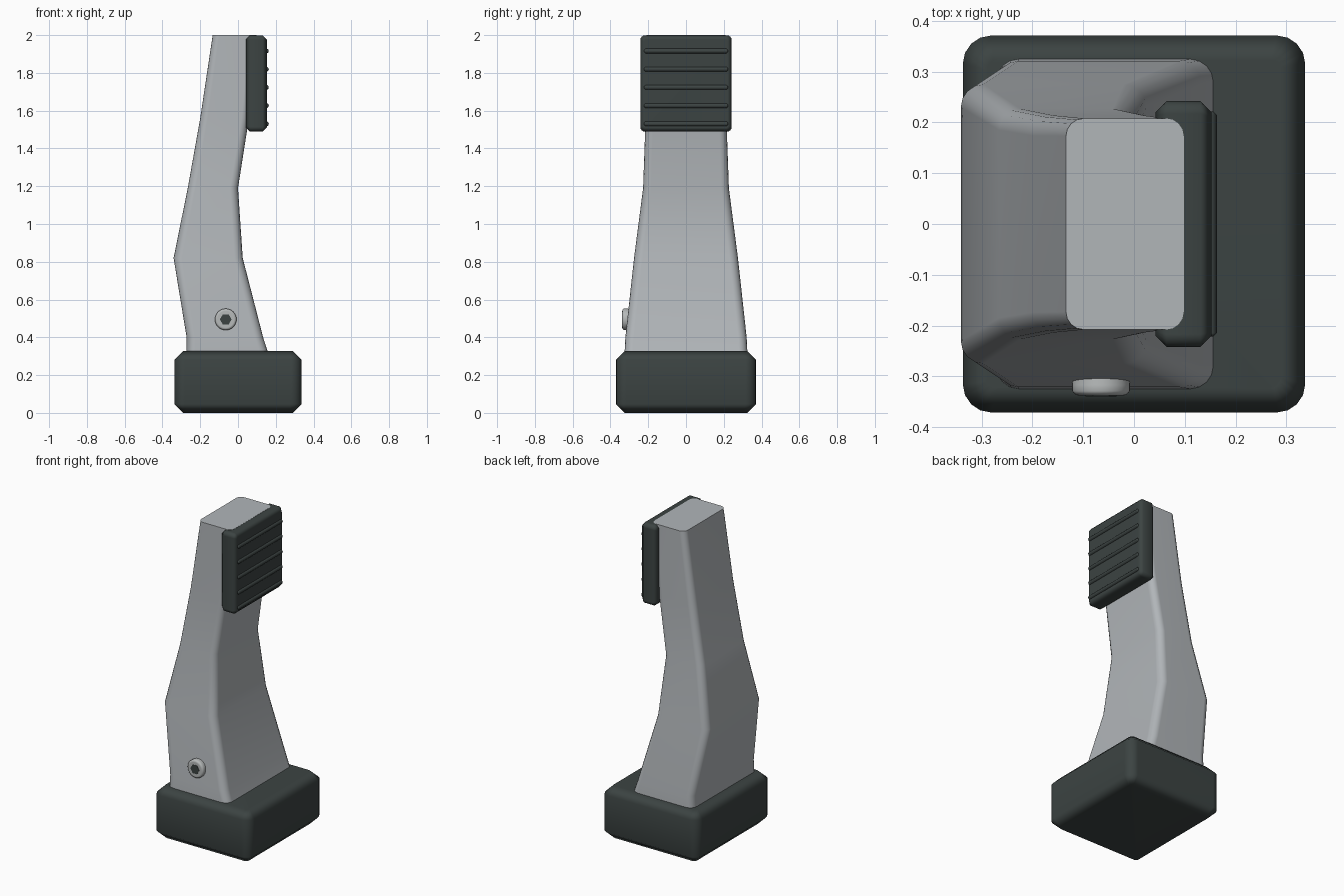
import bpy, bmesh, math
from mathutils import Matrix

if "Cube" in bpy.data.objects:
    bpy.data.objects.remove(bpy.data.objects["Cube"], do_unlink=True)


def material(name, rgb):
    mat = bpy.data.materials.new(name)
    mat.use_nodes = True
    mat.diffuse_color = (*rgb, 1)
    node = next(n for n in mat.node_tree.nodes if n.type == 'BSDF_PRINCIPLED')
    node.inputs["Base Color"].default_value = (*rgb, 1)
    return mat


RUBBER = material("dark rubber", (0.045, 0.057, 0.055))
METAL = material("grey metal", (0.44, 0.465, 0.485))
STEEL = material("pale steel", (0.47, 0.49, 0.49))


def ring(x0, x1, half_y, radius, z, steps=4):
    """Rounded rectangle at height z."""
    points = []
    corners = ((x1, 1, 1), (x0, -1, 1), (x0, -1, -1), (x1, 1, -1))
    for quarter, (x, sx, sy) in enumerate(corners):
        for i in range(steps + 1):
            a = (quarter + i / steps) * math.pi / 2
            points.append((x - sx * radius + radius * math.cos(a),
                           sy * (half_y - radius) + radius * math.sin(a), z))
    return points


def circle(radius, z, sides):
    return [(radius * math.cos(i * math.tau / sides),
             radius * math.sin(i * math.tau / sides), z) for i in range(sides)]


def loft(name, rings, mat, matrix=None, angle=60):
    """Skin a stack of rings and cap both ends."""
    bm = bmesh.new()
    loops = [[bm.verts.new(p) for p in r] for r in rings]
    n = len(loops[0])
    for low, high in zip(loops, loops[1:]):
        for i in range(n):
            j = (i + 1) % n
            bm.faces.new((low[i], low[j], high[j], high[i]))
    bm.faces.new(loops[0][::-1])
    bm.faces.new(loops[-1])
    if matrix:
        bm.transform(matrix)
    bmesh.ops.recalc_face_normals(bm, faces=bm.faces)
    mesh = bpy.data.meshes.new(name)
    bm.to_mesh(mesh)
    bm.free()
    mesh.materials.append(mat)
    obj = bpy.data.objects.new(name, mesh)
    bpy.context.collection.objects.link(obj)
    bpy.ops.object.select_all(action='DESELECT')
    obj.select_set(True)
    bpy.context.view_layer.objects.active = obj
    bpy.ops.object.shade_smooth_by_angle(angle=math.radians(angle))
    weighted = obj.modifiers.new("weighted normals", 'WEIGHTED_NORMAL')
    weighted.keep_sharp = True
    return obj


def chamfered(hx, hy, radius, cut, z0, z1):
    """Rings of a rounded block with cut top and bottom edges."""
    inner = (-hx + cut, hx - cut, hy - cut, radius * 0.4)
    outer = (-hx, hx, hy, radius)
    return [ring(*inner, z0), ring(*outer, z0 + cut),
            ring(*outer, z1 - cut), ring(*inner, z1)]


# Foot block
loft("base", chamfered(0.337, 0.371, 0.055, 0.047, 0, 0.328), RUBBER)

# Curved arm: back x, front x, half width, corner radius, height
arm = [
    (-0.272, 0.165, 0.326, 0.045, 0.30),
    (-0.272, 0.133, 0.321, 0.045, 0.40),
    (-0.341, 0.025, 0.275, 0.045, 0.82),
    (-0.266, 0.000, 0.227, 0.042, 1.19),
    (-0.200, 0.058, 0.214, 0.040, 1.56),
    (-0.134, 0.098, 0.208, 0.035, 2.00),
]
loft("arm", [ring(*section) for section in arm], METAL)

# Grip pad, lofted along x
face_x = Matrix.Translation((0, 0, 1.744)) @ Matrix.Rotation(math.pi / 2, 4, 'Y')
loft("grip_pad", chamfered(0.255, 0.242, 0.025, 0.022, 0.042, 0.153),
     RUBBER, face_x)

# Raised ribs across the pad
for i in range(5):
    place = (Matrix.Translation((0.15, 0, 1.53 + i * 0.0965))
             @ Matrix.Rotation(math.pi / 2, 4, 'X'))
    tips = [(0.006, -0.222), (0.013, -0.215), (0.013, 0.215), (0.006, 0.222)]
    loft(f"pad_rib_{i + 1}", [circle(r, z, 12) for r, z in tips], RUBBER, place)

# Side screw with a hexagonal socket
side = (Matrix.Translation((-0.065, -0.305, 0.495))
        @ Matrix.Rotation(math.pi / 2, 4, 'X'))
head = [(0.055, -0.02), (0.057, 0.012), (0.057, 0.024), (0.052, 0.030),
        (0.044, 0.033)]
loft("screw_head", [circle(r, z, 32) for r, z in head], STEEL, side)
loft("screw_socket", [circle(0.031, z, 6) for z in (0.030, 0.0345)],
     RUBBER, side, angle=30)
